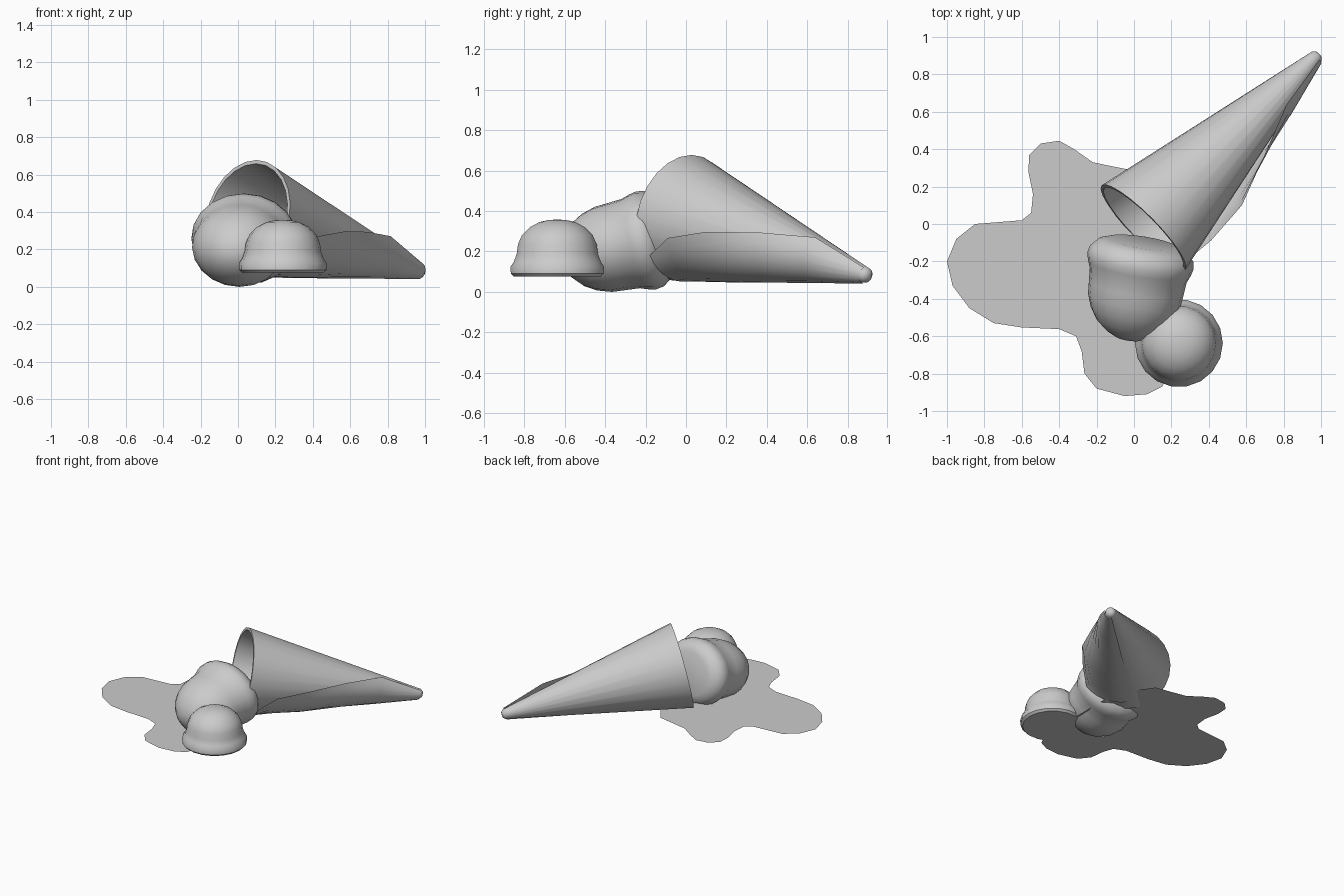
import bpy, bmesh
from math import sin, cos, pi, radians
from mathutils import Vector

if "Cube" in bpy.data.objects:
    bpy.data.objects.remove(bpy.data.objects["Cube"])


def make_object(name, verts, faces, smooth=True):
    mesh = bpy.data.meshes.new(name)
    mesh.from_pydata(verts, [], faces)
    bm = bmesh.new()
    bm.from_mesh(mesh)
    bmesh.ops.remove_doubles(bm, verts=bm.verts, dist=0.0005)
    bmesh.ops.recalc_face_normals(bm, faces=bm.faces)
    bm.to_mesh(mesh)
    bm.free()
    obj = bpy.data.objects.new(name, mesh)
    bpy.context.collection.objects.link(obj)
    bpy.ops.object.select_all(action='DESELECT')
    obj.select_set(True)
    bpy.context.view_layer.objects.active = obj
    if smooth:
        bpy.ops.object.shade_smooth_by_angle(angle=radians(40))
    return obj


def frame(axis):
    """Axis, horizontal side and upward vector of a tilted part."""
    a = Vector(axis).normalized()
    side = a.cross(Vector((0, 0, 1)))
    side = side.normalized() if side.length > 0.01 else Vector((1, 0, 0))
    return a, side, side.cross(a)


def lathe(name, origin, axis, profile, n, up_scale=1.0):
    """Spin (height, radius) pairs around the axis."""
    a, side, up = frame(axis)
    verts = [Vector(origin) + a * h + (side * cos(2 * pi * i / n) + up * sin(2 * pi * i / n) * up_scale) * r
             for h, r in profile for i in range(n)]
    faces = [(j * n + i, j * n + (i + 1) % n, (j + 1) * n + (i + 1) % n, (j + 1) * n + i)
             for j in range(len(profile) - 1) for i in range(n)]
    return make_object(name, verts, faces)


# Hollow wafer cone lying on its side, with a rounded tip
mouth, tip = Vector((0.05, -0.02, 0.367)), Vector((0.97, 0.89, 0.083))
axis = tip - mouth
length = axis.length
lathe("wafer_cone", mouth, axis,
      [(length - 0.1, 0.02), (0.0, 0.298), (0.0, 0.318), (length - 0.02, 0.042),
       (length + 0.01, 0.036), (length + 0.025, 0.02), (length + 0.027, 0)], 24)

# Loose overlapping edge of the wafer: (position, lift radius, top angle)
a, side, up = frame(axis)
stations = [(0.08, 0.335, -30), (0.17, 0.308, -10), (0.35, 0.287, 6),
            (0.55, 0.200, 25), (0.76, 0.14, 60), (1.0, 0.045, 60)]
steps = 8
verts = []
for t, lift, top in stations:
    base = 0.318 + (0.042 - 0.318) * t + 0.002
    for k in range(steps + 1):
        f = k / steps
        ang = radians(-100 + (top + 100) * f)
        r = base + (lift - base) * f ** 1.3
        verts.append(mouth + a * length * t + (side * cos(ang) + up * sin(ang)) * r)
w = steps + 1
faces = [(j * w + k, j * w + k + 1, (j + 1) * w + k + 1, (j + 1) * w + k)
         for j in range(len(stations) - 1) for k in range(steps)]
make_object("cone_flap", verts, faces)

# Large scoop tipped out of the cone, slumped flatter than it is wide
lathe("large_scoop", (0.05, -0.10, 0.275), (-0.15, -0.95, -0.2),
      [(0, 0), (0, 0.19), (0.02, 0.245), (0.06, 0.28), (0.10, 0.288), (0.14, 0.278), (0.18, 0.262),
       (0.25, 0.256), (0.32, 0.25), (0.39, 0.225), (0.45, 0.185), (0.5, 0.125), (0.53, 0.065), (0.54, 0)],
      20, 0.86)

# Small scoop sitting upright with a melted skirt
lathe("small_scoop", (0.24, -0.637, 0), (0, 0, 1),
      [(0.075, 0), (0.075, 0.218), (0.09, 0.234), (0.125, 0.235), (0.15, 0.218), (0.19, 0.204),
       (0.235, 0.198), (0.28, 0.178), (0.32, 0.138), (0.345, 0.09), (0.355, 0.045), (0.358, 0)], 18)

# Flat melted puddle
outline = [(0.03, 0.28), (-0.1, 0.305), (-0.22, 0.33), (-0.32, 0.4), (-0.4, 0.445), (-0.5, 0.43),
           (-0.56, 0.37), (-0.565, 0.28), (-0.54, 0.16), (-0.55, 0.06), (-0.6, 0.02), (-0.7, 0.012),
           (-0.85, 0), (-0.95, -0.08), (-1, -0.2), (-0.97, -0.33), (-0.88, -0.45), (-0.75, -0.53),
           (-0.6, -0.553), (-0.4, -0.562), (-0.31, -0.6), (-0.28, -0.68), (-0.265, -0.8),
           (-0.2, -0.88), (-0.05, -0.92), (0.07, -0.91), (0.15, -0.87), (0.2, -0.77), (0.2, -0.55),
           (0.2, -0.3), (0.2, -0.1), (0.14, 0.12)]
puddle = make_object("melted_puddle", [(x, y, 0.07) for x, y in outline[::-1]],
                     [tuple(range(len(outline)))], smooth=False)
if puddle.data.polygons[0].normal.z < 0:
    puddle.data.flip_normals()
